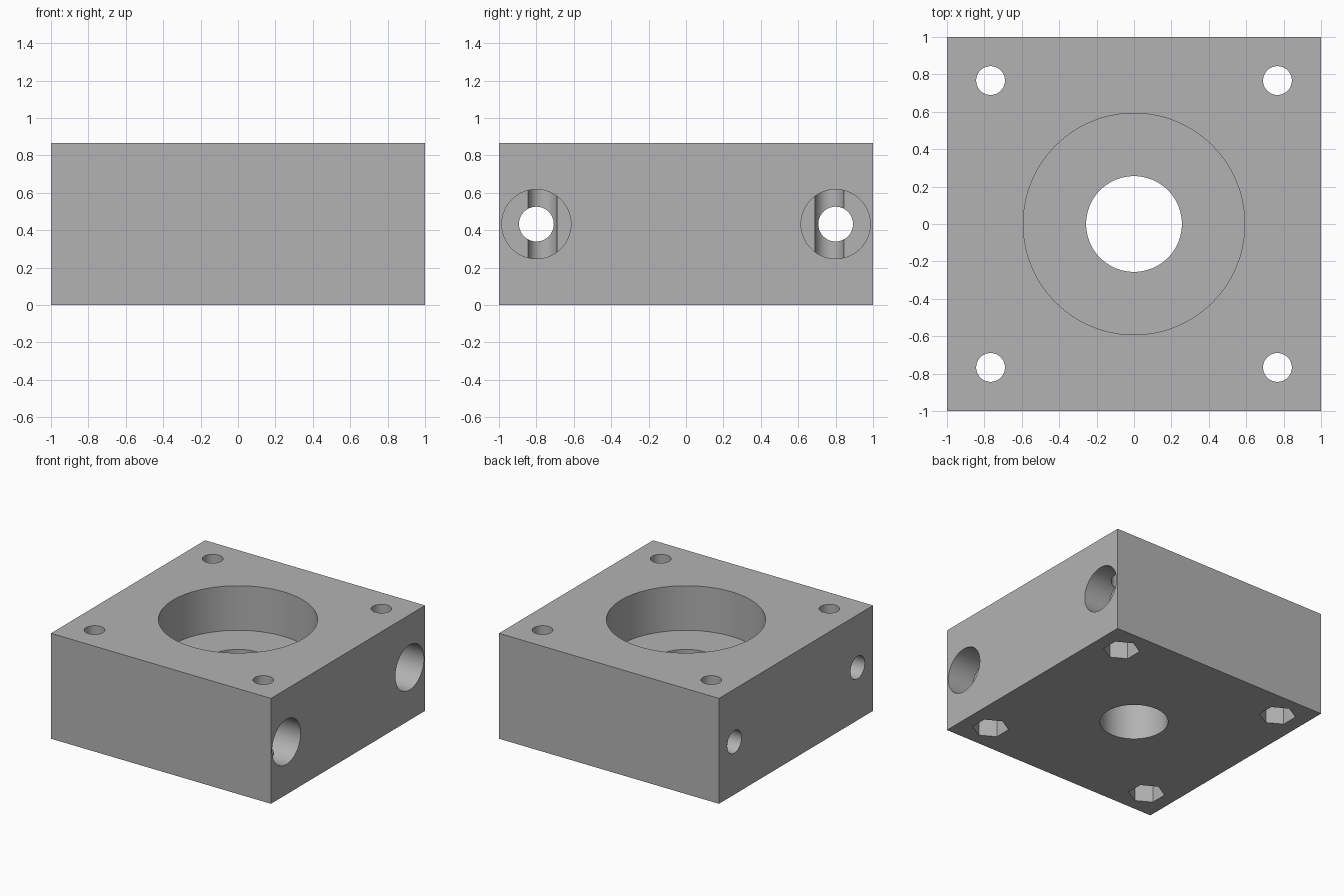
import bpy
import math

# Remove the default cube
default_cube = bpy.data.objects.get("Cube")
if default_cube:
    bpy.data.objects.remove(default_cube, do_unlink=True)

HEIGHT = 0.866
BOLT = 0.767      # bolt hole offset from centre
SIDE = 0.8        # cross hole offset from centre
SEAT = 0.765      # floor of the side counterbores

# Material
grey = bpy.data.materials.new("plain_grey")
grey.use_nodes = True
color = (0.45, 0.45, 0.45, 1)
grey.diffuse_color = color
grey.node_tree.nodes["Principled BSDF"].inputs["Base Color"].default_value = color

# Square block
bpy.ops.mesh.primitive_cube_add(size=2, location=(0, 0, HEIGHT / 2))
block = bpy.context.object
block.name = "mounting_block"
block.scale.z = HEIGHT / 2
bpy.ops.object.transform_apply(location=True, scale=True)
block.data.materials.append(grey)


def drill(axis, start, end, a, b, radius, sides=64, turn=0.0):
    """Cut a round or polygonal hole along z or x, centred on the other two coordinates."""
    mid = (start + end) / 2
    along_x = axis == "x"
    bpy.ops.mesh.primitive_cylinder_add(
        vertices=sides, radius=radius, depth=end - start,
        location=(mid, a, b) if along_x else (a, b, mid),
        rotation=(0, math.pi / 2, 0) if along_x else (0, 0, turn))
    cutter = bpy.context.object
    cutter.name = "hole_cutter"
    cutter.hide_render = True
    cutter.data.materials.append(grey)
    cut = block.modifiers.new("hole", "BOOLEAN")
    cut.object = cutter
    cut.operation = "DIFFERENCE"
    cut.solver = "EXACT"
    bpy.context.view_layer.objects.active = block
    bpy.ops.object.modifier_apply(modifier=cut.name)
    bpy.data.objects.remove(cutter, do_unlink=True)


# Central stepped bore
drill("z", 0.5, 1.2, 0, 0, 0.592, 128)
drill("z", -0.3, 0.7, 0, 0, 0.256, 96)

# Corner bolt holes with hexagonal nut pockets underneath
for sx in (-1, 1):
    for sy in (-1, 1):
        drill("z", -0.3, 1.2, sx * BOLT, sy * BOLT, 0.077)
        drill("z", -0.3, 0.15, sx * BOLT, sy * BOLT, 0.137, 6)

# Cross holes, counterbored on the left side
for sy in (-1, 1):
    drill("x", -1.3, 1.3, sy * SIDE, HEIGHT / 2, 0.093)
    drill("x", SEAT, 1.3, sy * SIDE, HEIGHT / 2, 0.185, 96)

# Smooth hole walls, sharp edges
bpy.ops.object.select_all(action="DESELECT")
block.select_set(True)
bpy.context.view_layer.objects.active = block
bpy.ops.object.shade_smooth_by_angle(angle=math.radians(30))
